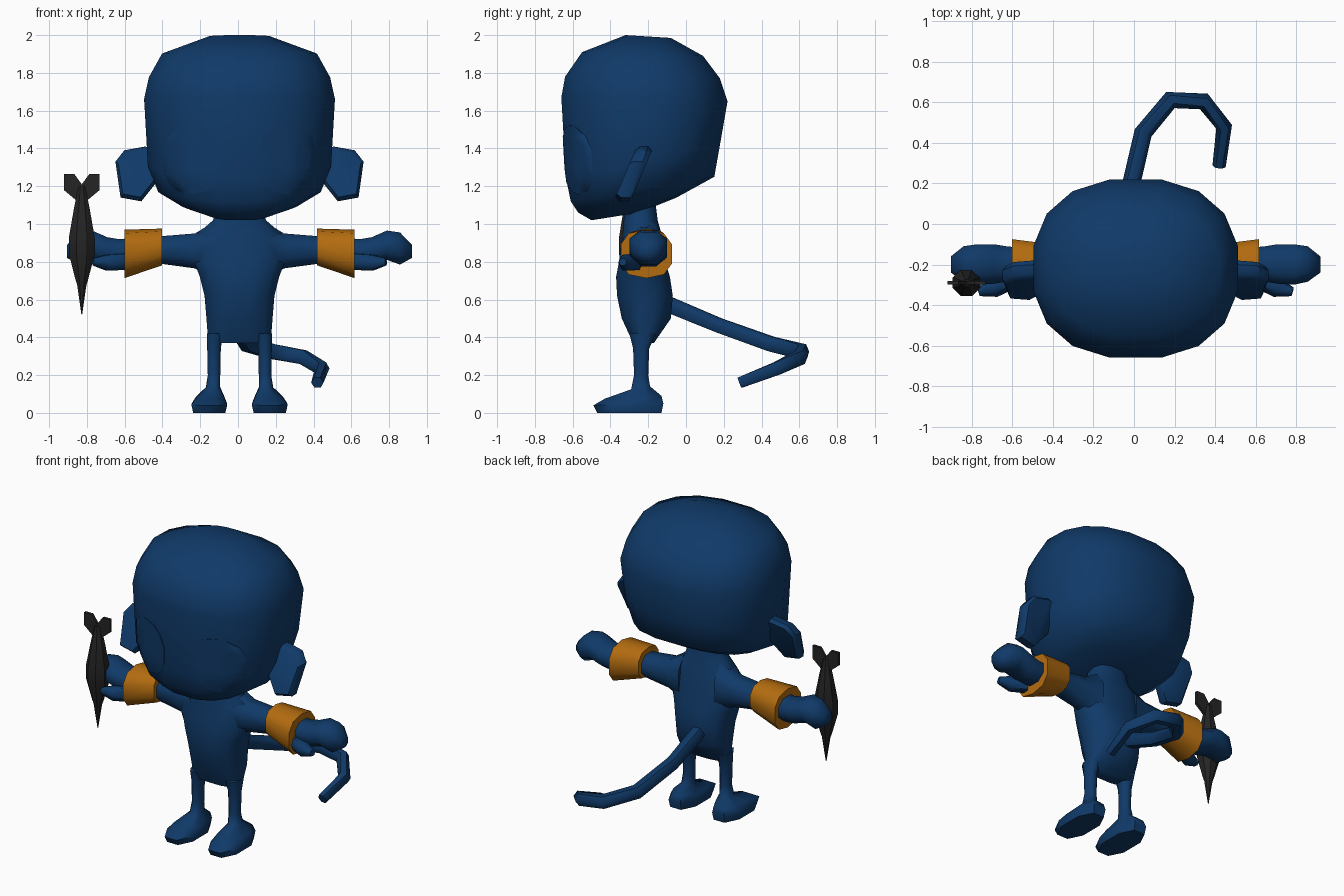
import bpy, bmesh, math
from mathutils import Vector
from mathutils.bvhtree import BVHTree

if "Cube" in bpy.data.objects:
    bpy.data.objects.remove(bpy.data.objects["Cube"])

CX = 0.008  # body centre line


def material(name, rgb):
    m = bpy.data.materials.new(name)
    m.diffuse_color = (*rgb, 1)
    m.use_nodes = True
    m.node_tree.nodes["Principled BSDF"].inputs["Base Color"].default_value = m.diffuse_color
    return m


BLUE = material("deep_blue", (0.005, 0.042, 0.14))
ORANGE = material("amber_orange", (0.45, 0.15, 0.005))
BLACK = material("charcoal", (0.018, 0.018, 0.018))


def loft(name, rings, mat, caps=True, angle=60):
    """Skin a list of equal-length point rings."""
    bm = bmesh.new()
    vr = [[bm.verts.new(p) for p in r] for r in rings]
    n = len(vr[0])
    for a, b in zip(vr, vr[1:]):
        for i in range(n):
            j = (i + 1) % n
            bm.faces.new((a[i], a[j], b[j], b[i]))
    if caps:
        bm.faces.new(vr[0])
        bm.faces.new(vr[-1])
    bmesh.ops.recalc_face_normals(bm, faces=bm.faces)
    me = bpy.data.meshes.new(name)
    bm.to_mesh(me)
    bm.free()
    me.materials.append(mat)
    ob = bpy.data.objects.new(name, me)
    bpy.context.collection.objects.link(ob)
    bpy.ops.object.select_all(action='DESELECT')
    ob.select_set(True)
    bpy.context.view_layer.objects.active = ob
    bpy.ops.object.shade_smooth_by_angle(angle=math.radians(angle))
    return ob


def unit_ring(n, e):
    """Rounded-square outline reaching -1..1, flat sides facing the axes."""
    k = math.cos(math.pi / n) ** (2 / e)
    pts = []
    for i in range(n):
        a = 2 * math.pi * (i + 0.5) / n
        c, s = math.cos(a), math.sin(a)
        pts.append((math.copysign(abs(c) ** (2 / e), c) / k,
                    math.copysign(abs(s) ** (2 / e), s) / k))
    return pts


def ring_z(cx, hw, yf, yb, zf, zb, n=8, e=2.3):
    return [(cx + hw * u, (yf + yb) / 2 + (yb - yf) / 2 * v, (zf + zb) / 2 + (zb - zf) / 2 * v)
            for u, v in unit_ring(n, e)]


def ring_x(x, yf, yb, z0, z1, n=8, e=2.2):
    return [(x, (yf + yb) / 2 + (yb - yf) / 2 * u, (z0 + z1) / 2 + (z1 - z0) / 2 * v)
            for u, v in unit_ring(n, e)]


def tube(name, path, radii, mat, n=6):
    path = [Vector(p) for p in path]
    rings = []
    for i, p in enumerate(path):
        t = (path[min(i + 1, len(path) - 1)] - path[max(i - 1, 0)]).normalized()
        side = t.cross(Vector((0, 0, 1))).normalized()
        up = side.cross(t)
        rings.append([p + radii[i] * (side * math.cos(a) + up * math.sin(a))
                      for a in (2 * math.pi * k / n for k in range(n))])
    return loft(name, rings, mat)


# Head: half width, front y, back y, front z, back z
head = loft("head", [ring_z(CX, *r, n=16, e=2.35) for r in (
    (0.14, -0.50, -0.25, 1.02, 1.06),
    (0.30, -0.57, -0.05, 1.06, 1.14),
    (0.43, -0.61, 0.15, 1.12, 1.25),
    (0.485, -0.635, 0.18, 1.24, 1.42),
    (0.505, -0.66, 0.22, 1.67, 1.65),
    (0.48, -0.64, 0.18, 1.78, 1.77),
    (0.41, -0.55, 0.09, 1.91, 1.89),
    (0.16, -0.32, -0.08, 2.0, 1.985))], BLUE)
bvh = BVHTree.FromPolygons([v.co for v in head.data.vertices],
                           [tuple(p.vertices) for p in head.data.polygons])

# Torso
loft("torso", [ring_z(CX, hw, yf, yb, z, z, n=12, e=2.4) for z, hw, yf, yb in (
    (0.37, 0.165, -0.28, -0.17),
    (0.50, 0.175, -0.34, -0.08),
    (0.62, 0.185, -0.365, -0.07),
    (0.72, 0.21, -0.37, -0.085),
    (0.80, 0.24, -0.355, -0.11),
    (0.95, 0.22, -0.335, -0.13),
    (1.02, 0.14, -0.33, -0.15),
    (1.10, 0.12, -0.32, -0.16))], BLUE)

# Ear outline in x and z
EAR = [(0.44, 1.40), (0.50, 1.41), (0.61, 1.39), (0.657, 1.33),
       (0.63, 1.14), (0.52, 1.12), (0.44, 1.22)]

for s, side in ((-1, "left"), (1, "right")):
    def flip(rings):
        return [[(CX + s * x, y, z) for x, y, z in r] for r in rings]

    # Leg and foot in one skin
    loft("leg_" + side, flip([ring_z(*r) for r in (
        (0.160, 0.085, -0.47, -0.13, 0.0, 0.0),
        (0.160, 0.095, -0.49, -0.12, 0.04, 0.05),
        (0.155, 0.075, -0.43, -0.13, 0.075, 0.09),
        (0.140, 0.038, -0.29, -0.19, 0.125, 0.14),
        (0.135, 0.033, -0.275, -0.20, 0.20, 0.20),
        (0.135, 0.036, -0.28, -0.195, 0.34, 0.34),
        (0.130, 0.042, -0.30, -0.16, 0.42, 0.42))]), BLUE)

    # Arm and hand
    loft("arm_" + side, flip([ring_x(*r) for r in (
        (0.13, -0.33, -0.12, 0.70, 1.015),
        (0.235, -0.30, -0.12, 0.765, 0.95),
        (0.42, -0.28, -0.13, 0.79, 0.935),
        (0.64, -0.285, -0.11, 0.775, 0.92),
        (0.70, -0.295, -0.10, 0.785, 0.93),
        (0.78, -0.30, -0.10, 0.81, 0.965),
        (0.85, -0.285, -0.11, 0.785, 0.955),
        (0.912, -0.24, -0.16, 0.82, 0.89))]), BLUE)
    tube("thumb_" + side, [(CX + s * x, y, z) for x, y, z in
                           ((0.61, -0.27, 0.80), (0.70, -0.315, 0.795), (0.775, -0.335, 0.80))],
         (0.05, 0.048, 0.022), BLUE)

    # Wrist band
    loft("wrist_band_" + side, flip([ring_x(*r, n=10, e=2.6) for r in (
        (0.41, -0.31, -0.10, 0.785, 0.972),
        (0.61, -0.345, -0.075, 0.718, 0.965))]), ORANGE, angle=50)

    # Ear: slanted slab with softened rims
    loft("ear_" + side, flip([
        [(0.55 + (x - 0.55) * k, -0.33 + (z - 1.12) * 0.36 + d, 1.27 + (z - 1.27) * k)
         for x, z in EAR]
        for k, d in ((0.85, -0.045), (1, -0.02), (1, 0.025), (0.85, 0.045))]), BLUE, angle=40)

    # Eye: thin plate following the face
    rings = []
    for k, d in ((1, 0.004), (1, -0.005), (0.75, -0.005), (0.5, -0.005), (0.2, -0.005)):
        ring = []
        for u, v in unit_ring(14, 2.3):
            x, z = CX + s * (0.252 + 0.152 * u * k), 1.34 + 0.18 * v * k
            hit = bvh.ray_cast(Vector((x, -3, z)), Vector((0, 1, 0)))[0]
            ring.append((x, hit.y + d, z))
        rings.append(ring)
    loft("eye_" + side, rings, BLUE)

# Curled tail
tube("tail", [(-0.03, -0.13, 0.59), (-0.02, 0.17, 0.465), (0.045, 0.45, 0.365), (0.18, 0.612, 0.325),
              (0.345, 0.605, 0.295), (0.445, 0.48, 0.235), (0.42, 0.285, 0.16)],
     (0.05, 0.045, 0.045, 0.045, 0.043, 0.04, 0.033), BLUE)

# Dart held in the left hand
DX, DY = -0.827, -0.29
loft("dart_body", [ring_z(DX, r, DY - r * 0.95, DY + r * 0.95, z, z, n=8, e=2)
                   for z, r in ((0.52, 0.002), (0.68, 0.025), (0.70, 0.032), (0.84, 0.068),
                                (0.93, 0.068), (1.08, 0.042), (1.20, 0.018))], BLACK, angle=30)
FIN = [(0, 1.10), (0.035, 1.13), (0.095, 1.18), (0.095, 1.265), (0.04, 1.265), (0, 1.21)]
for s, side in ((-1, "left"), (1, "right")):
    loft("dart_fin_" + side, [[(DX + s * x, DY + d, z) for x, z in FIN] for d in (-0.009, 0.009)],
         BLACK, angle=30)
